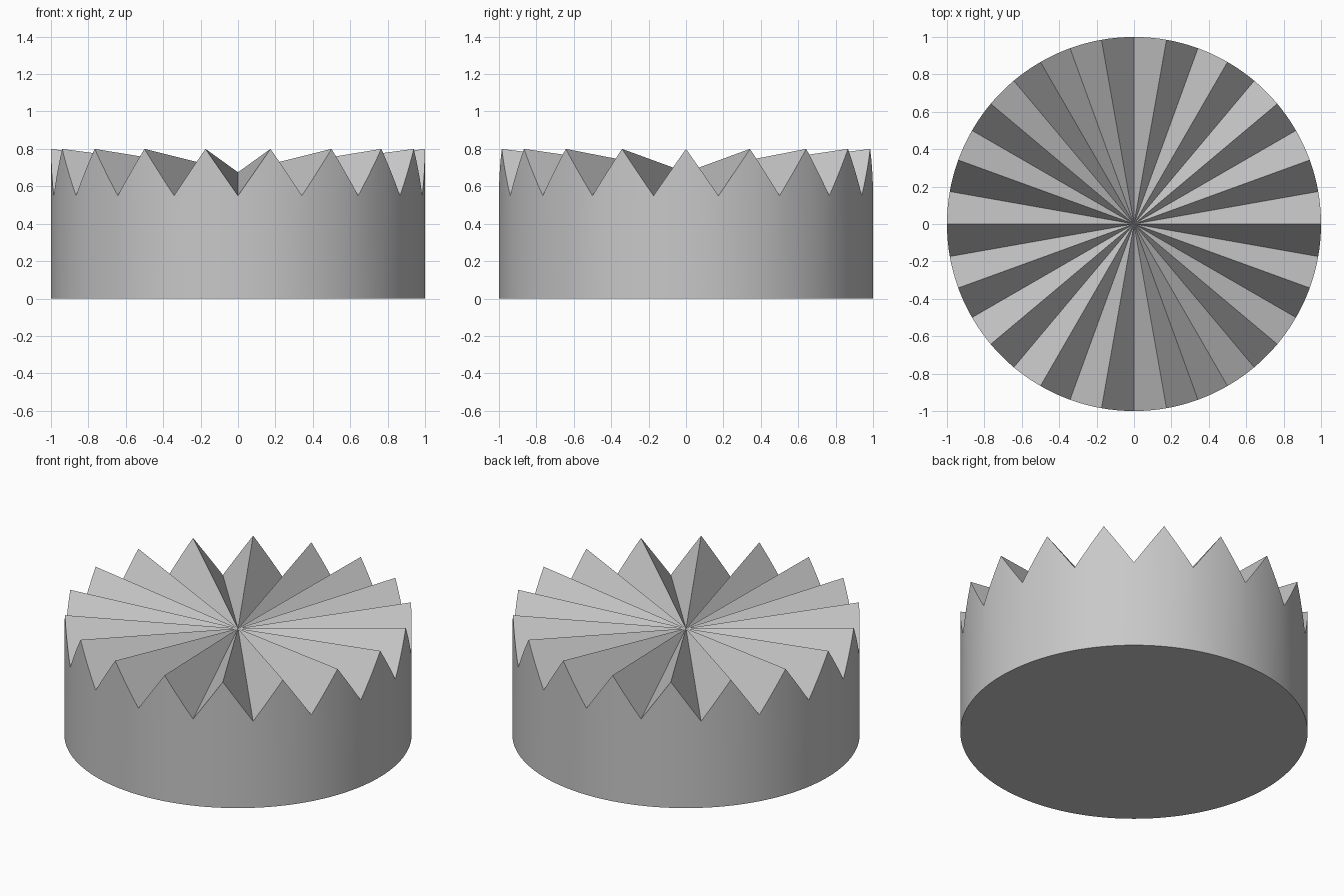
import bpy
import bmesh
from math import sin, cos, pi

cube = bpy.data.objects.get("Cube")
if cube:
    bpy.data.objects.remove(cube)

TEETH = 18
STEPS = 5                  # rim segments per tooth flank
RADIUS = 1.0
MID, RISE = 0.675, 0.125   # centre height, tooth height above and below it
FLANKS = TEETH * 2
SECTOR = pi / TEETH
COUNT = FLANKS * STEPS


def rim_height(i):
    """Height where the flat tooth flank meets the cylinder."""
    flank, step = divmod(i, STEPS)
    a = SECTOR * step / STEPS
    z = RISE * (sin(SECTOR - a) - sin(a)) / sin(SECTOR)
    return MID + (z if flank % 2 == 0 else -z)


# Plain grey metal
metal = bpy.data.materials.new("grey metal")
metal.use_nodes = True
grey = (0.58, 0.58, 0.58, 1)
metal.diffuse_color = grey
metal.node_tree.nodes["Principled BSDF"].inputs["Base Color"].default_value = grey

# Rim and base circles
bm = bmesh.new()
centre = bm.verts.new((0, 0, MID))
rim, base = [], []
for i in range(COUNT):
    a = 2 * pi * i / COUNT
    x, y = RADIUS * cos(a), RADIUS * sin(a)
    rim.append(bm.verts.new((x, y, rim_height(i))))
    base.append(bm.verts.new((x, y, 0)))

# Cylinder wall and flat underside
for i in range(COUNT):
    j = (i + 1) % COUNT
    bm.faces.new((base[i], base[j], rim[j], rim[i]))
bm.faces.new(base[::-1])

# Radial tooth flanks meeting at the centre
for f in range(FLANKS):
    arc = [rim[(f * STEPS + k) % COUNT] for k in range(STEPS + 1)]
    bm.faces.new([centre] + arc)

mesh = bpy.data.meshes.new("toothed_coupling")
bm.to_mesh(mesh)
bm.free()
mesh.materials.append(metal)
coupling = bpy.data.objects.new("toothed_coupling", mesh)
bpy.context.collection.objects.link(coupling)

# Smooth wall, crisp teeth
bpy.ops.object.select_all(action='DESELECT')
coupling.select_set(True)
bpy.context.view_layer.objects.active = coupling
bpy.ops.object.shade_smooth_by_angle(angle=pi / 9)
